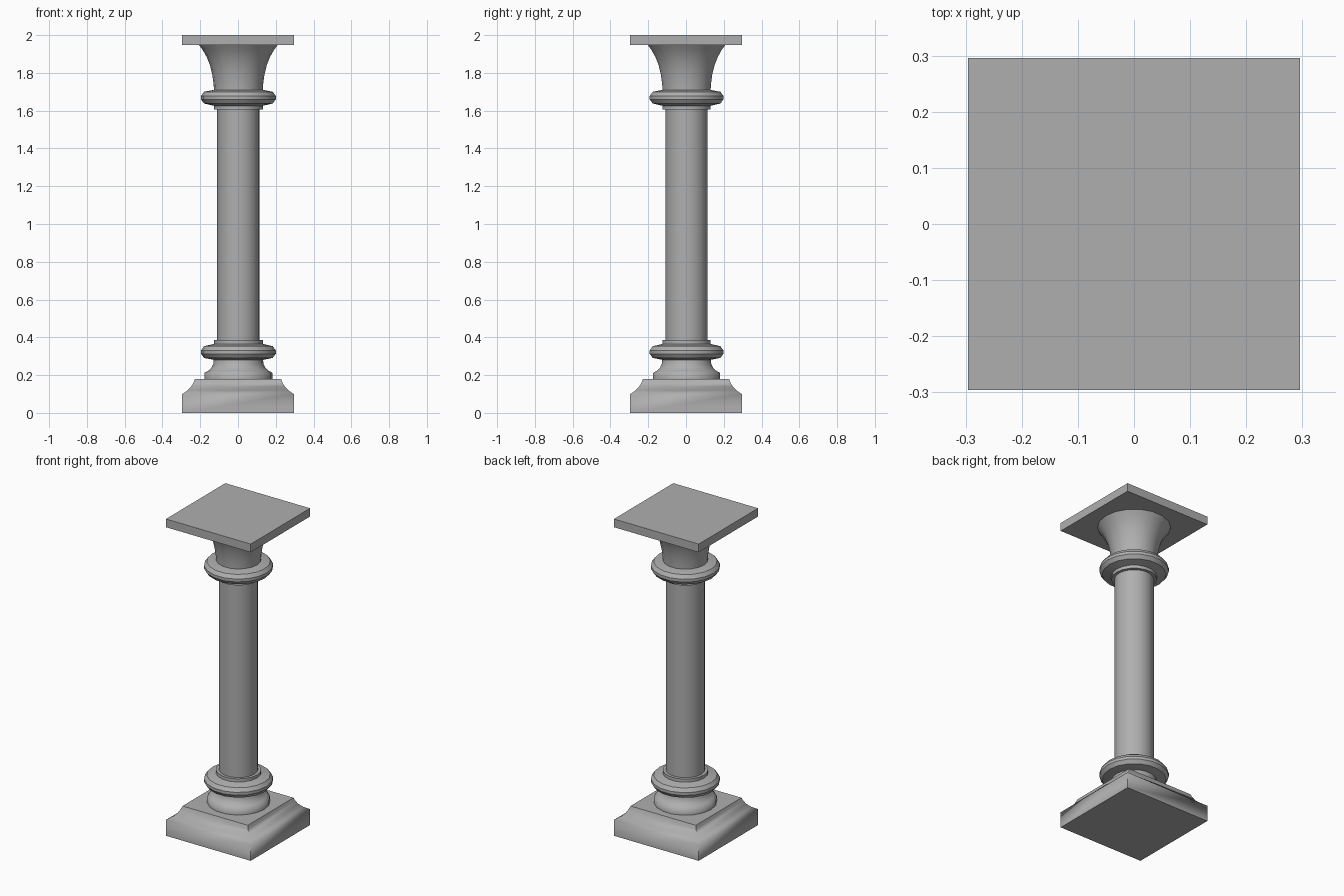
import bpy, bmesh, math

if "Cube" in bpy.data.objects:
    bpy.data.objects.remove(bpy.data.objects["Cube"])

HALF = 0.296   # half width of the square slabs
SIDES = 18     # sides of the turned parts

stone = bpy.data.materials.new("dark_stone")
stone.diffuse_color = (0.43, 0.43, 0.43, 1)
stone.use_nodes = True
stone.node_tree.nodes["Principled BSDF"].inputs["Base Color"].default_value = stone.diffuse_color


def sweep(name, profile, sides, start=0.0, scale=1.0, angle=30):
    """Closed solid made by turning an (r, z) profile around the z axis."""
    bm = bmesh.new()
    rings = []
    for r, z in profile:
        ring = []
        for i in range(sides):
            a = start + 2 * math.pi * i / sides
            ring.append(bm.verts.new((r * scale * math.cos(a), r * scale * math.sin(a), z)))
        rings.append(ring)
    for low, high in zip(rings, rings[1:]):
        for i in range(sides):
            j = (i + 1) % sides
            bm.faces.new((low[i], low[j], high[j], high[i]))
    bm.faces.new(rings[0][::-1])
    bm.faces.new(rings[-1])
    mesh = bpy.data.meshes.new(name)
    bm.to_mesh(mesh)
    bm.free()
    mesh.materials.append(stone)
    obj = bpy.data.objects.new(name, mesh)
    bpy.context.collection.objects.link(obj)
    bpy.ops.object.select_all(action='DESELECT')
    obj.select_set(True)
    bpy.context.view_layer.objects.active = obj
    bpy.ops.object.shade_smooth_by_angle(angle=math.radians(angle))
    return obj


def square(name, profile):
    return sweep(name, profile, 4, math.pi / 4, math.sqrt(2), angle=62)


def turned(name, profile, angle=30):
    obj = sweep(name, profile, SIDES, angle=angle)
    obj.location = (0.002, 0.003, 0)
    return obj


def ring_moulding(name, z, direction):
    """Faceted ring and thin collar; direction points towards the shaft."""
    points = [(0.13, 0), (0.182, 0.01), (0.198, 0.032), (0.198, 0.05),
              (0.182, 0.072), (0.13, 0.084), (0.13, 0.104), (0.11, 0.104)]
    profile = [(r, z + direction * h) for r, h in points]
    return turned(name, profile if direction > 0 else profile[::-1])


# Square plinth with hollowed upper edge
square("plinth", [(HALF, 0), (HALF, 0.10), (0.268, 0.118), (0.247, 0.14),
                  (0.235, 0.162), (0.228, 0.18)])

# Round base foot with a concave neck
turned("base_foot", [(0.18, 0.178), (0.18, 0.212), (0.158, 0.224), (0.142, 0.24),
                     (0.133, 0.26), (0.13, 0.285)], angle=65)

# Matching rings at both ends of the shaft
ring_moulding("lower_ring", 0.281, 1)
ring_moulding("upper_ring", 1.71, -1)

# Shaft
turned("shaft", [(0.112, 0.37), (0.112, 1.63)])

# Flared capital
turned("capital_bell", [(0.129, 1.70), (0.131, 1.74), (0.138, 1.79), (0.15, 1.84),
                        (0.168, 1.885), (0.188, 1.92), (0.21, 1.95)])

# Square top slab
square("top_slab", [(HALF, 1.948), (HALF, 2.0)])
